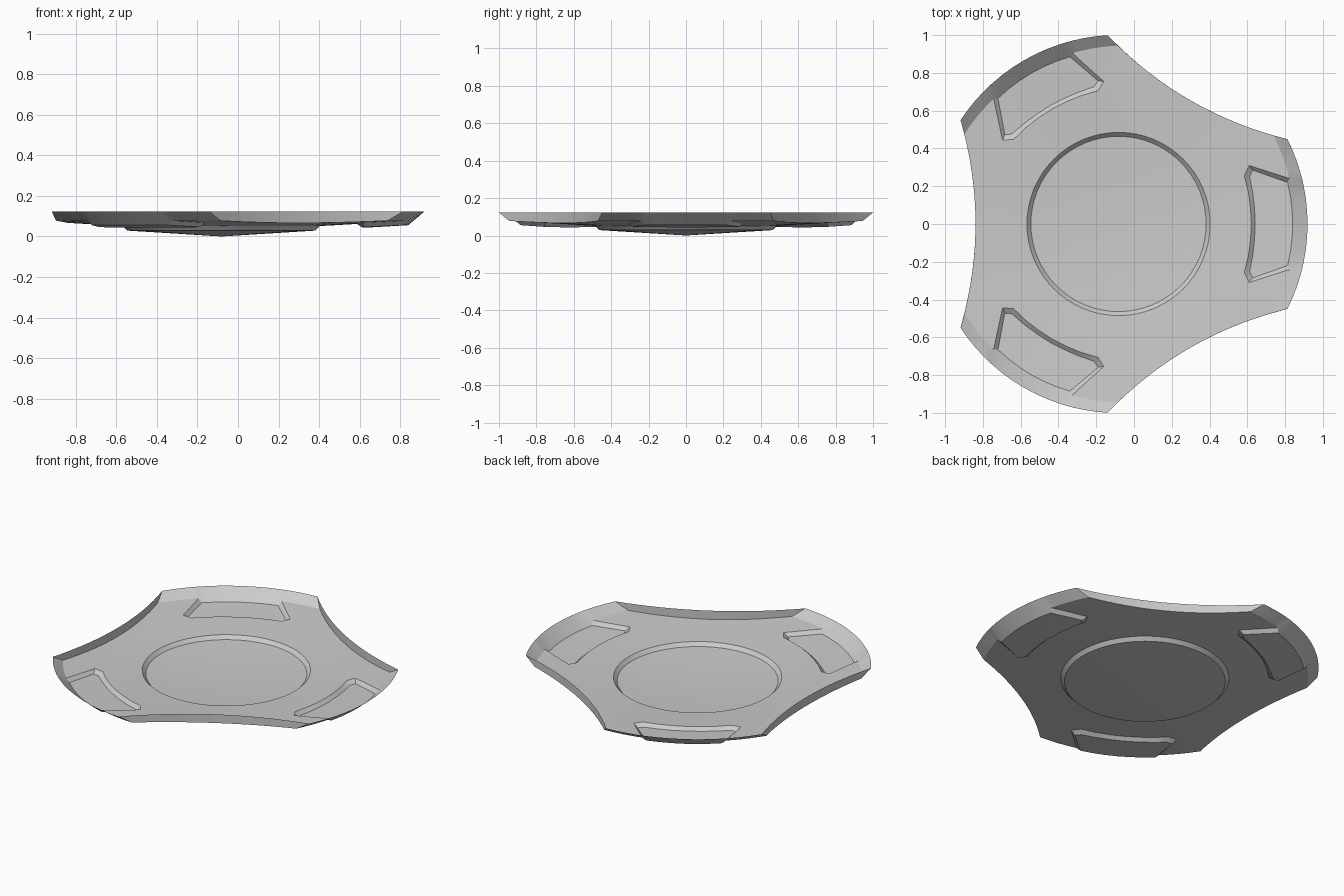
import bpy, bmesh, math
from mathutils import Vector, Matrix

if "Cube" in bpy.data.objects:
    bpy.data.objects.remove(bpy.data.objects["Cube"])

CX = -0.082            # centre of the three-fold symmetry
RIM_Z, STEP = 0.122, 0.021
LOBES = (0, 120, 240)


def floor_z(r):
    return 0.023 + 0.058 * r


def polar(r, deg, z):
    a = math.radians(deg)
    return Vector((r * math.cos(a), r * math.sin(a), z))


def mirror_list(pts):
    """(r, angle) list for the negative side -> the full symmetric list."""
    return pts + [(r, -a) for r, a in reversed(pts) if a != 0]


def concave(y):
    return 0.757 + 0.262 * y * y


bm = bmesh.new()


def strip(a, b):
    va, vb = [bm.verts.new(p) for p in a], [bm.verts.new(p) for p in b]
    for i in range(len(a) - 1):
        bm.faces.new((va[i], va[i + 1], vb[i + 1], vb[i]))


def fill(*loops):
    edges = []
    for pts in loops:
        vs = [bm.verts.new(p) for p in pts]
        edges += [bm.edges.new((vs[i], vs[(i + 1) % len(vs)])) for i in range(len(vs))]
    bmesh.ops.triangle_fill(bm, edges=edges, use_beauty=True, normal=(0, 0, 1))


# Corner positions shared by the lobes and the concave sides
YF, YR = 0.476, 0.55
RF, RR = math.hypot(concave(YF), YF), math.hypot(concave(YR), YR)
AF = 60 - math.degrees(math.atan2(YF, concave(YF)))
AR = 60 - math.degrees(math.atan2(YR, concave(YR)))

# Pocket outlines: upper edge on the floor, lower edge on the pocket bottom
upper = mirror_list([(0.937, -14.9), (0.758, -24.1), (0.714, -21.2),
                     (0.708, -14), (0.704, -7), (0.703, 0)])
lower = mirror_list([(0.922, -13.8), (0.765, -21.9), (0.738, -19.8),
                     (0.730, -13.5), (0.725, -6.7), (0.724, 0)])
side = [(RF, -AF), (0.942, -26), (0.940, -22), (0.938, -18), (0.937, -14.9)]
pocket_edge = mirror_list([(0.922, -13.8), (0.922, -9), (0.922, -4.5), (0.922, 0)])

outline = []
for lobe in LOBES:
    def on_floor(pts, drop=0.0):
        return [polar(r, a + lobe, floor_z(r) - drop) for r, a in pts]

    low_side = on_floor(side)
    high_side = on_floor([(r, -a) for r, a in reversed(side)])
    up, lo = on_floor(upper), on_floor(lower, STEP)
    edge = on_floor(pocket_edge, STEP)

    # Sloped outer wall of the lobe
    wall = low_side + edge + high_side
    angles = [a for _, a in side + pocket_edge + [(r, -a) for r, a in reversed(side)]]
    strip(wall, [polar(RR, lobe + a * AR / AF, RIM_Z) for a in angles])

    # Pocket step and bottom
    strip(up, lo)
    fill(lo + edge[-2:0:-1])

    # Vertical wall of the concave side after this lobe
    turn = Matrix.Rotation(math.radians(lobe + 60), 3, 'Z')
    n = 16
    bottom, top = [], []
    for i in range(n + 1):
        t = 2 * i / n - 1
        x, y = concave(YF * t), YF * t
        bottom.append(turn @ Vector((x, y, floor_z(math.hypot(x, y)))))
        top.append(turn @ Vector((concave(YR * t), YR * t, RIM_Z)))
    strip(bottom, top)
    outline += low_side[:-1] + up + high_side[1:] + bottom[1:-1]

# Main floor with a round opening, then the sunken shallow centre cone
N = 64
ring = [polar(0.485, i * 360 / N, floor_z(0.485)) for i in range(N)]
inner = [polar(0.464, i * 360 / N, 0.058 * 0.464 + 0.002) for i in range(N)]
fill(outline, ring)
strip(ring + ring[:1], inner + inner[:1])
disc = [bm.verts.new(p) for p in inner]
tip = bm.verts.new((0, 0, 0))
tip_faces = [bm.faces.new((tip, disc[i], disc[(i + 1) % N])) for i in range(N)]

# Weld the parts and point the surface upward
bmesh.ops.remove_doubles(bm, verts=bm.verts[:], dist=0.0002)
bmesh.ops.recalc_face_normals(bm, faces=bm.faces[:])
bm.normal_update()
if sum(f.normal.z * f.calc_area() for f in bm.faces) < 0:
    bmesh.ops.reverse_faces(bm, faces=bm.faces[:])
bmesh.ops.translate(bm, verts=bm.verts[:], vec=(CX, 0, 0))

mesh = bpy.data.meshes.new("three_lobed_dish")
bm.to_mesh(mesh)
bm.free()
dish = bpy.data.objects.new("three_lobed_dish", mesh)
bpy.context.collection.objects.link(dish)

mat = bpy.data.materials.new("light_grey")
mat.diffuse_color = (0.6, 0.6, 0.6, 1)
mat.use_nodes = True
mat.node_tree.nodes["Principled BSDF"].inputs["Base Color"].default_value = mat.diffuse_color
mesh.materials.append(mat)

bpy.context.view_layer.objects.active = dish
dish.select_set(True)
bpy.ops.object.shade_smooth_by_angle(angle=math.radians(25))
